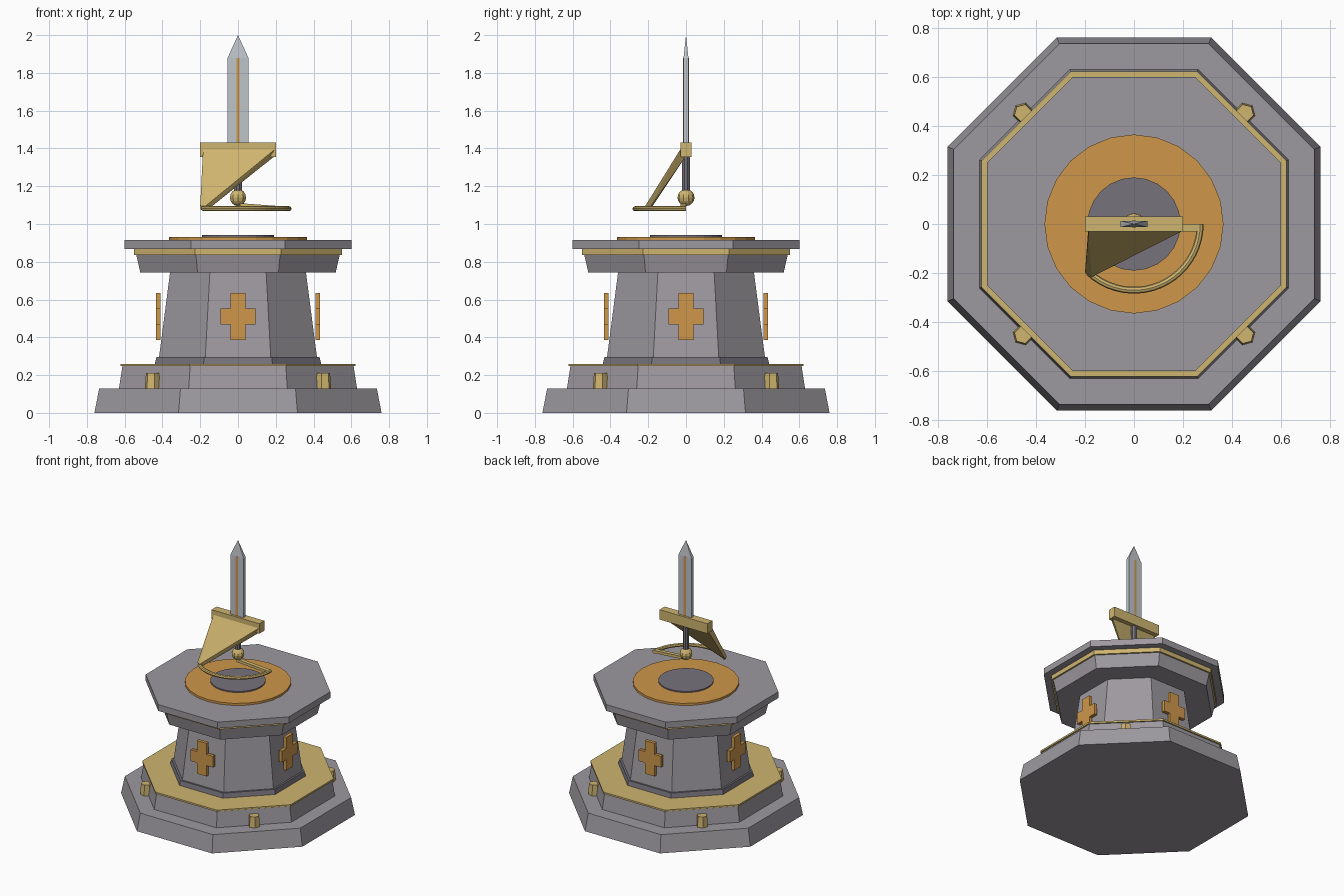
import bpy, bmesh
from math import pi, cos, sin
from mathutils import Matrix, Vector

if "Cube" in bpy.data.objects:
    bpy.data.objects.remove(bpy.data.objects["Cube"])


def material(name, rgb):
    m = bpy.data.materials.new(name)
    m.use_nodes = True
    m.diffuse_color = (*rgb, 1)
    m.node_tree.nodes["Principled BSDF"].inputs["Base Color"].default_value = (*rgb, 1)
    return m


stone = material("stone", (0.34, 0.32, 0.35))
dark = material("dark stone", (0.18, 0.17, 0.20))
gold = material("gold", (0.62, 0.46, 0.16))
orange = material("bronze orange", (0.62, 0.31, 0.07))
steel = material("steel", (0.52, 0.56, 0.60))


def finish(name, bm, mat):
    bmesh.ops.recalc_face_normals(bm, faces=bm.faces)
    me = bpy.data.meshes.new(name)
    bm.to_mesh(me)
    bm.free()
    me.materials.append(mat)
    ob = bpy.data.objects.new(name, me)
    bpy.context.collection.objects.link(ob)
    return ob


def frustum(name, mat, r0, r1, z0, z1, sides, turn=0, at=(0, 0)):
    bm = bmesh.new()
    place = Matrix.Translation((*at, (z0 + z1) / 2)) @ Matrix.Rotation(turn, 4, "Z")
    bmesh.ops.create_cone(bm, cap_ends=True, segments=sides, radius1=r0, radius2=r1,
                          depth=z1 - z0, matrix=place)
    return finish(name, bm, mat)


def octagon(name, mat, half0, half1, z0, z1):
    k = 1 / cos(pi / 8)
    return frustum(name, mat, half0 * k, half1 * k, z0, z1, 8, pi / 8)


def box(name, mat, centre, size):
    bm = bmesh.new()
    bmesh.ops.create_cube(bm, size=1, matrix=Matrix.Translation(centre) @ Matrix.Diagonal((*size, 1)))
    return finish(name, bm, mat)


def hull(name, mat, points):
    bm = bmesh.new()
    for p in points:
        bm.verts.new(p)
    bmesh.ops.convex_hull(bm, input=bm.verts)
    bmesh.ops.dissolve_limit(bm, angle_limit=0.02, verts=bm.verts, edges=bm.edges)
    return finish(name, bm, mat)


# Pedestal tiers
octagon("base_plinth", stone, 0.76, 0.735, 0, 0.13)
octagon("upper_plinth", stone, 0.63, 0.612, 0.13, 0.247)
octagon("plinth_trim", gold, 0.622, 0.622, 0.247, 0.26)
octagon("column_skirt", dark, 0.44, 0.432, 0.26, 0.295)
octagon("column", stone, 0.418, 0.36, 0.295, 0.742)
octagon("capital", stone, 0.517, 0.538, 0.742, 0.835)
octagon("capital_trim", gold, 0.55, 0.55, 0.835, 0.868)
octagon("top_slab", stone, 0.6, 0.6, 0.868, 0.916)
frustum("outer_disc", orange, 0.365, 0.365, 0.916, 0.932, 24)
frustum("inner_disc", dark, 0.19, 0.19, 0.932, 0.941, 24)

# Studs on the diagonal faces
for i in range(4):
    a = pi / 4 + i * pi / 2
    frustum("stud_%d" % i, gold, 0.042, 0.036, 0.13, 0.21, 6, a + pi / 6,
            (0.64 * cos(a), 0.64 * sin(a)))

# Crosses standing just off the four main column faces
w, b, y = 0.093, 0.04, -0.434
z0, z1, z2, z3 = 0.385, 0.467, 0.552, 0.636
outline = [(-b, z0), (b, z0), (b, z1), (w, z1), (w, z2), (b, z2),
           (b, z3), (-b, z3), (-b, z2), (-w, z2), (-w, z1), (-b, z1)]
for i in range(4):
    bm = bmesh.new()
    face = bm.faces.new([bm.verts.new((x, y, z)) for x, z in outline])
    ext = bmesh.ops.extrude_face_region(bm, geom=[face], use_keep_orig=True)
    moved = [g for g in ext["geom"] if isinstance(g, bmesh.types.BMVert)]
    bmesh.ops.translate(bm, vec=(0, 0.025, 0), verts=moved)
    bmesh.ops.rotate(bm, matrix=Matrix.Rotation(i * pi / 2, 3, "Z"), verts=bm.verts)
    finish("cross_%d" % i, bm, orange)

# Sword blade with pointed tip, and its central fuller
bx, by = 0.055, 0.013
blade = [(sx * bx, sy * by, z) for sx in (-1, 1) for sy in (-1, 1) for z in (1.42, 1.88)]
hull("blade", steel, blade + [(0, 0, 2)])
box("fuller", orange, (0, 0, 1.65), (0.017, 0.03, 0.46))

# Hilt
box("crossguard", gold, (0, 0, 1.393), (0.4, 0.06, 0.075))
frustum("grip", dark, 0.022, 0.022, 1.16, 1.36, 8, pi / 8)
bm = bmesh.new()
bmesh.ops.create_uvsphere(bm, u_segments=10, v_segments=8, radius=0.045,
                          matrix=Matrix.Translation((0, 0, 1.14)))
finish("pommel", bm, gold)

# Curved hand guard: a thin tube swept along an arc
bm = bmesh.new()
rings, n, sides = [], 20, 8
for i in range(n + 1):
    a = -i / n * pi * 0.74
    ring = []
    for j in range(sides):
        t = 2 * pi * j / sides
        r = 0.27 + 0.014 * cos(t)
        ring.append(bm.verts.new((r * cos(a), r * sin(a), 1.081 + 0.013 * sin(t))))
    rings.append(ring)
for p, q in zip(rings, rings[1:]):
    for j in range(sides):
        k = (j + 1) % sides
        bm.faces.new((p[j], p[k], q[k], q[j]))
bm.faces.new(rings[0])
bm.faces.new(rings[-1])
finish("hand_guard", bm, gold)

# Strut from the arc to the pommel
hull("guard_strut", gold, [(x, yy, z + dz) for x, z in ((0.01, 1.10), (0.275, 1.081))
                           for yy in (0, -0.03) for dz in (-0.01, 0.01)])

# Slanting web from the crossguard to the end of the arc
tip = Vector((-0.182, -0.2, 1.085))
corners = [(x, yy, z) for x in (-0.185, 0.195) for yy, z in ((-0.03, 1.395), (0, 1.36))]
ends = [tip + Vector(d) for d in ((-0.018, 0, 0.012), (0.01, -0.016, 0.01),
                                  (-0.015, 0.01, -0.01), (0.02, 0, -0.01))]
hull("guard_web", gold, corners + ends)
